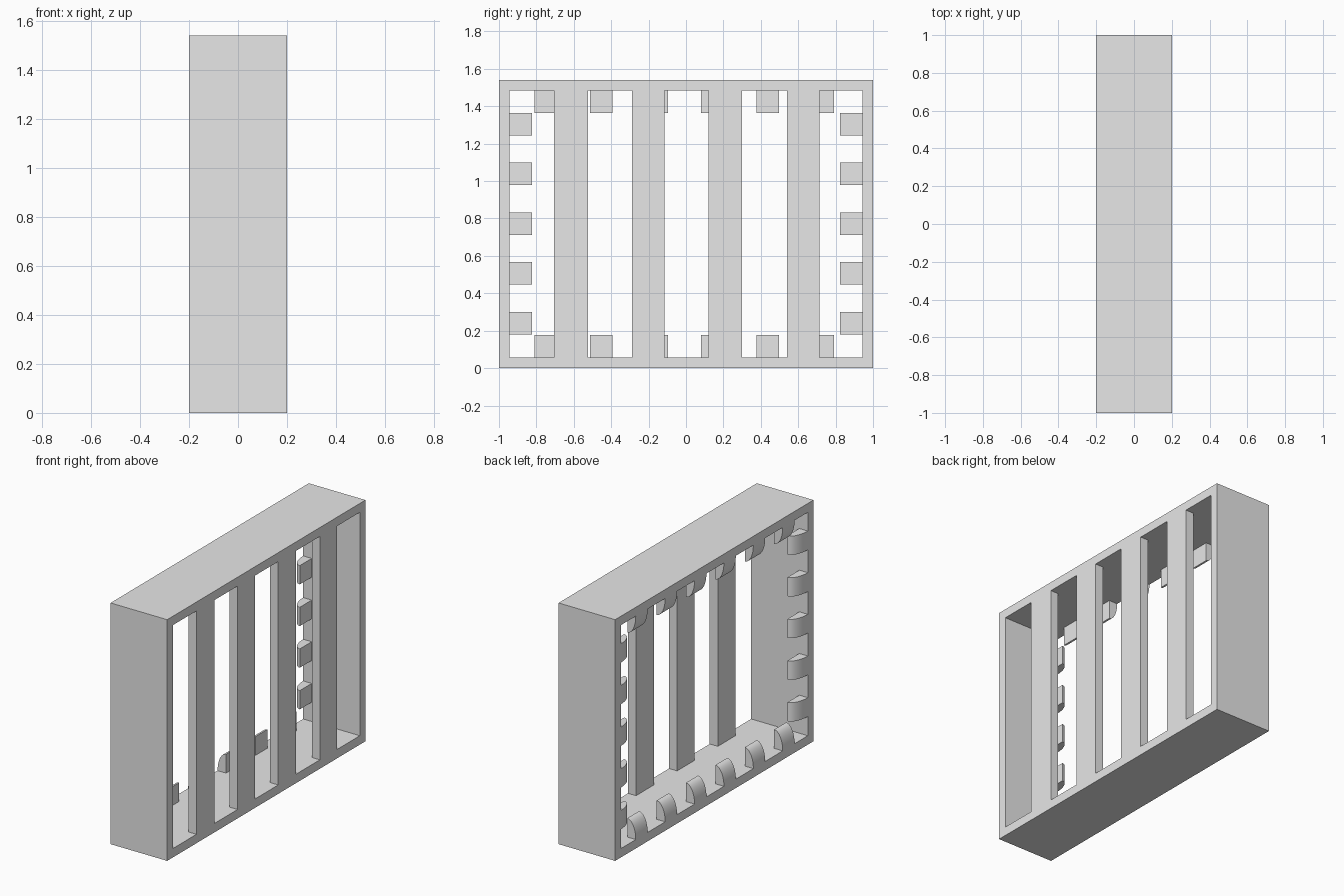
import bpy, bmesh, math
from mathutils import Vector

cube = bpy.data.objects.get("Cube")
if cube:
    bpy.data.objects.remove(cube, do_unlink=True)

HALF_X, HALF_Y, HEIGHT, WALL = 0.2, 1.0, 1.54, 0.057
LUG_DEPTH, LUG_SIZE, STEPS = 0.06, 0.12, 12

grey = bpy.data.materials.new("plain_grey")
grey.use_nodes = True
grey.diffuse_color = (0.8, 0.8, 0.8, 1)
grey.node_tree.nodes["Principled BSDF"].inputs["Base Color"].default_value = (0.8, 0.8, 0.8, 1)


def finish(name, bm):
    bmesh.ops.recalc_face_normals(bm, faces=bm.faces)
    mesh = bpy.data.meshes.new(name)
    bm.to_mesh(mesh)
    bm.free()
    mesh.materials.append(grey)
    obj = bpy.data.objects.new(name, mesh)
    bpy.context.collection.objects.link(obj)
    return obj


def extrude_profile(bm, points, offset):
    """Closed prism from a ring of points swept along offset."""
    face = bm.faces.new([bm.verts.new(p) for p in points])
    ring = bmesh.ops.extrude_face_region(bm, geom=[face], use_keep_orig=True)["geom"]
    moved = [v for v in ring if isinstance(v, bmesh.types.BMVert)]
    bmesh.ops.translate(bm, verts=moved, vec=offset)


# Open rectangular frame
bm = bmesh.new()
loops = []
for x in (-HALF_X, HALF_X):
    for inset in (0, WALL):
        y, low, high = HALF_Y - inset, inset, HEIGHT - inset
        loops.append([bm.verts.new((x, a, b)) for a, b in
                      ((-y, low), (y, low), (y, high), (-y, high))])
for a, b in ((0, 1), (1, 3), (3, 2), (2, 0)):
    for i in range(4):
        j = (i + 1) % 4
        bm.faces.new((loops[a][i], loops[a][j], loops[b][j], loops[b][i]))
finish("frame", bm)

# Upright bars flush with one open side
for number, (y0, y1) in enumerate(((-0.705, -0.525), (-0.29, -0.115),
                                   (0.12, 0.3), (0.54, 0.715)), 1):
    bm = bmesh.new()
    x0 = HALF_X - WALL
    extrude_profile(bm, [(x0, y0, WALL), (HALF_X, y0, WALL), (HALF_X, y1, WALL), (x0, y1, WALL)],
                    Vector((0, 0, HEIGHT - 2 * WALL)))
    finish(f"bar_{number}", bm)


# Quarter-round lugs around the other open side
def lug_row(name, base, inward, along, centres):
    bm = bmesh.new()
    for c in centres:
        start = base + along * (c - LUG_SIZE / 2)
        corner = start + Vector((LUG_DEPTH - HALF_X, 0, 0))
        points = [corner]
        for i in range(STEPS + 1):
            t = math.pi / 2 * i / STEPS
            points.append(corner + Vector((-LUG_DEPTH * math.cos(t), 0, 0))
                          + inward * LUG_SIZE * math.sin(t))
        extrude_profile(bm, points, along * LUG_SIZE)
    obj = finish(name, bm)
    bpy.ops.object.select_all(action="DESELECT")
    obj.select_set(True)
    bpy.context.view_layer.objects.active = obj
    bpy.ops.object.shade_smooth_by_angle(angle=math.radians(30))


Y, Z = Vector((0, 1, 0)), Vector((0, 0, 1))
level = [-0.75 + 0.2965 * i for i in range(6)]
upright = [0.24 + 0.266 * i for i in range(5)]
lug_row("bottom_lugs", Z * WALL, Z, Y, level)
lug_row("top_lugs", Z * (HEIGHT - WALL), -Z, Y, level)
lug_row("front_lugs", Y * (WALL - HALF_Y), Y, Z, upright)
lug_row("back_lugs", Y * (HALF_Y - WALL), -Y, Z, upright)
